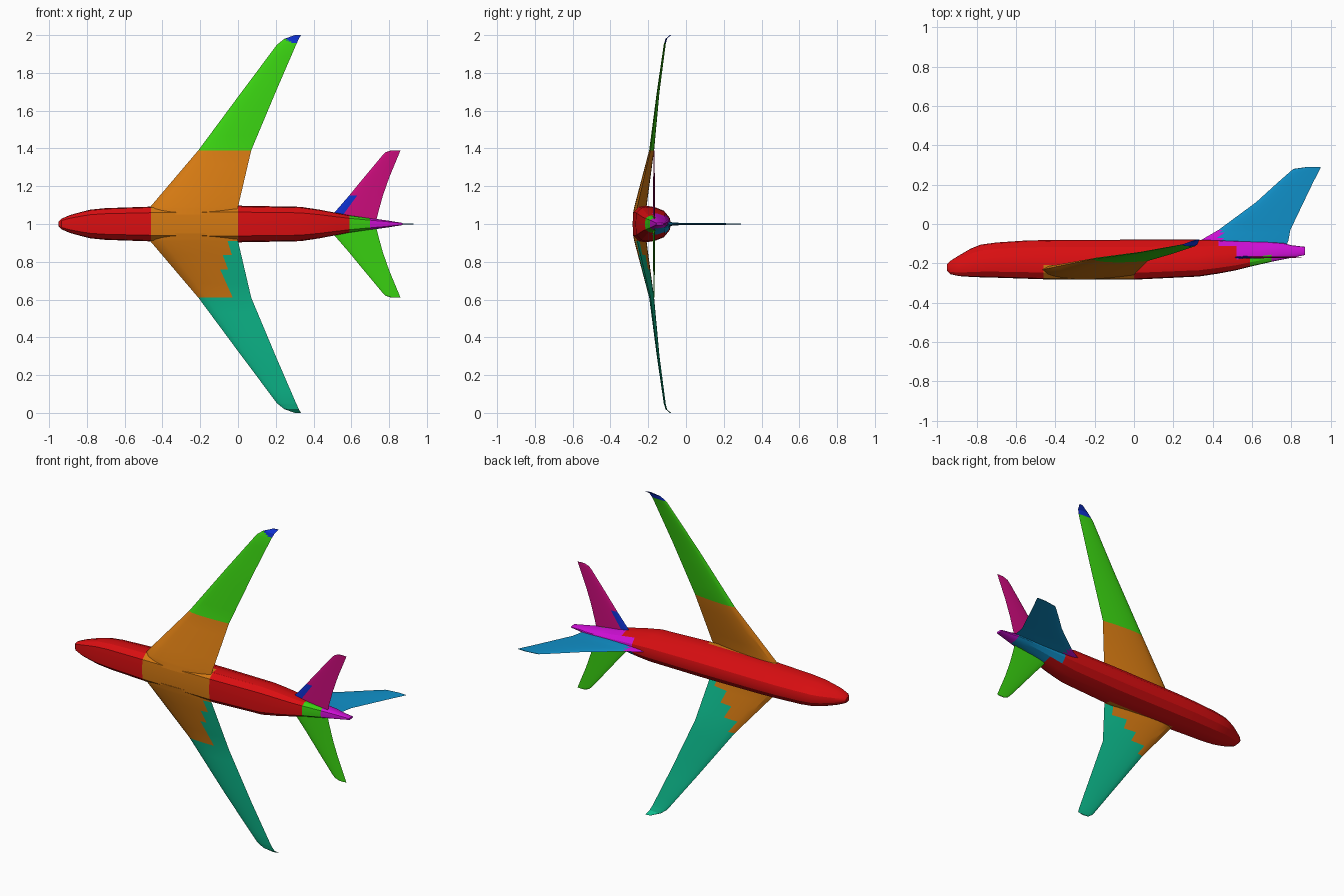
import bpy, bmesh, math
from mathutils import Vector

if "Cube" in bpy.data.objects:
    bpy.data.objects.remove(bpy.data.objects["Cube"])


def lin(c):
    c /= 255
    return c / 12.92 if c <= 0.04045 else ((c + 0.055) / 1.055) ** 2.4


MATS = {}
for name, rgb in {
    "red": (218, 14, 17), "orange": (212, 121, 18), "green": (57, 208, 17),
    "teal": (13, 188, 142), "dark blue": (14, 48, 205), "pink": (205, 12, 125),
    "magenta": (208, 15, 215), "sky blue": (16, 145, 202),
}.items():
    m = bpy.data.materials.new(name)
    m.diffuse_color = (*[lin(c) for c in rgb], 1)
    m.use_nodes = True
    m.node_tree.nodes["Principled BSDF"].inputs["Base Color"].default_value = m.diffuse_color
    MATS[name] = m


def loft(name, rings, rule):
    """Skin closed rings of points, then colour each face by rule(centre, normal)."""
    bm = bmesh.new()
    loops = [[bm.verts.new(p) for p in r] for r in rings]
    n = len(loops[0])
    for a, b in zip(loops, loops[1:]):
        for i in range(n):
            j = (i + 1) % n
            bm.faces.new((a[i], a[j], b[j], b[i]))
    bm.faces.new(loops[0])
    bm.faces.new(loops[-1])
    bmesh.ops.recalc_face_normals(bm, faces=bm.faces)
    bm.normal_update()
    used = []
    for f in bm.faces:
        colour = rule(f.calc_center_median(), f.normal)
        if colour not in used:
            used.append(colour)
        f.material_index = used.index(colour)
    mesh = bpy.data.meshes.new(name)
    bm.to_mesh(mesh)
    bm.free()
    for colour in used:
        mesh.materials.append(MATS[colour])
    ob = bpy.data.objects.new(name, mesh)
    bpy.context.collection.objects.link(ob)
    bpy.context.view_layer.objects.active = ob
    ob.select_set(True)
    bpy.ops.object.shade_smooth_by_angle(angle=math.radians(25))
    ob.select_set(False)
    return ob


def blade(name, stations, place, rule, chord_steps=10, span_steps=4):
    """Airfoil surface; station = span, x lead, x trail, c lead, c trail, up, down."""
    fine = []
    for a, b in zip(stations, stations[1:]):
        for k in range(span_steps):
            fine.append([p + (q - p) * k / span_steps for p, q in zip(a, b)])
    fine.append(stations[-1])
    us = [(k / chord_steps) ** 1.2 for k in range(chord_steps + 1)]
    path = [(u, 1) for u in us] + [(u, -1) for u in us[-2:0:-1]]
    rings = []
    for s, x0, x1, c0, c1, up, down in fine:
        ring = []
        for u, side in path:
            t = 2.6 * math.sqrt(u) * (1 - u) * (up if side > 0 else -down)
            ring.append(place(x0 + (x1 - x0) * u, c0 + (c1 - c0) * u + t, s))
        rings.append(ring)
    return loft(name, rings, rule)


# Fuselage: x, top y, bottom y, half width
HULL = [
    (-0.95, -0.205, -0.238, 0.012), (-0.935, -0.188, -0.255, 0.028),
    (-0.89, -0.160, -0.265, 0.047), (-0.83, -0.125, -0.269, 0.064),
    (-0.78, -0.105, -0.271, 0.076), (-0.70, -0.094, -0.273, 0.084),
    (-0.55, -0.084, -0.278, 0.089), (-0.46, -0.082, -0.281, 0.092),
    (-0.42, -0.081, -0.282, 0.093), (-0.04, -0.080, -0.283, 0.097),
    (0.00, -0.080, -0.283, 0.097), (0.33, -0.080, -0.267, 0.091),
    (0.43, -0.082, -0.252, 0.076), (0.52, -0.085, -0.235, 0.059),
    (0.59, -0.088, -0.217, 0.046), (0.70, -0.092, -0.192, 0.031),
    (0.76, -0.097, -0.180, 0.023), (0.80, -0.108, -0.172, 0.017),
    (0.87, -0.116, -0.158, 0.006),
]
HALF = [(0.0, 0.0), (0.65, 0.02), (0.94, 0.17), (1.0, 0.36), (0.92, 0.58), (0.72, 0.82), (0.33, 0.97), (0.0, 1.0)]
OUTLINE = HALF + [(-w, h) for w, h in HALF[-2:0:-1]]


def hull_colour(c, n):
    if -0.46 < c.x < -0.0 and c.y < -0.225:
        return "orange"
    if c.x > 0.76:
        return "magenta"
    if c.x > 0.43 and c.y > -0.10 - 0.6 * (c.x - 0.43) and c.y > -0.165:
        return "magenta" if c.z > 1 else "sky blue"
    if c.x > 0.70:
        return "magenta"
    if c.x > 0.59:
        return "green"
    return "red"


loft("fuselage",
     [[(x, b + (t - b) * h, 1 + w * u) for u, h in OUTLINE] for x, t, b, w in HULL],
     hull_colour)

# Main wings with upturned tips
WING = [
    (0.05, -0.475, -0.02, -0.235, -0.265, 0.035, 0.035),
    (0.09, -0.465, 0.0, -0.232, -0.258, 0.030, 0.032),
    (0.39, -0.21, 0.07, -0.178, -0.188, 0.012, 0.013),
    (0.70, 0.02, 0.20, -0.146, -0.150, 0.007, 0.007),
    (0.95, 0.207, 0.308, -0.112, -0.114, 0.005, 0.005),
    (0.98, 0.245, 0.322, -0.105, -0.104, 0.004, 0.004),
    (1.0, 0.30, 0.333, -0.085, -0.078, 0.002, 0.002),
]


def left_colour(c, n):
    if c.z < 1.39:
        return "orange"
    if c.z > 1.955 and (n.y > 0 or c.x - 0.25 > (1.98 - c.z) * 1.5):
        return "dark blue"
    return "green"


def right_colour(c, n):
    if c.z < 0.61:
        return "teal"
    if n.y > 0:
        edge = -0.21 + (c.z - 0.61) * 0.6
    else:
        edge = -0.09 + 0.09 * ((c.z - 0.76) / 0.15) ** 2
    return "orange" if c.x < edge else "teal"


blade("left_wing", WING, lambda x, c, s: (x, c, 1 + s), left_colour)
blade("right_wing", WING, lambda x, c, s: (x, c, 1 - s), right_colour)

# Tailplanes
TAILPLANE = [(s, a, b, -0.170, -0.168, t, t) for s, a, b, t in [
    (0.01, 0.475, 0.73, 0.006), (0.06, 0.51, 0.742, 0.006), (0.15, 0.588, 0.767, 0.005),
    (0.25, 0.67, 0.802, 0.004), (0.36, 0.762, 0.848, 0.003), (0.38, 0.782, 0.856, 0.003),
    (0.39, 0.812, 0.86, 0.002)]]
blade("left_tailplane", TAILPLANE, lambda x, c, s: (x, c, 1 + s),
      lambda c, n: "dark blue" if c.z < 1.15 and c.x < 0.565 + 0.7 * (c.z - 1.05) else "pink")
blade("right_tailplane", TAILPLANE, lambda x, c, s: (x, c, 1 - s), lambda c, n: "green")

# Tail fin with its forward fairing
FIN = [(s, a, b, 0, 0, t, t) for s, a, b, t in [
    (-0.12, 0.33, 0.77, 0.012), (-0.085, 0.335, 0.785, 0.010), (-0.03, 0.43, 0.795, 0.006),
    (0.11, 0.62, 0.862, 0.005), (0.21, 0.73, 0.91, 0.004), (0.28, 0.81, 0.946, 0.003),
    (0.29, 0.88, 0.95, 0.002)]]
blade("tail_fin", FIN, lambda x, c, s: (x, s, 1 + c),
      lambda c, n: "magenta" if c.x < 0.44 and c.y < -0.03 else "sky blue")
